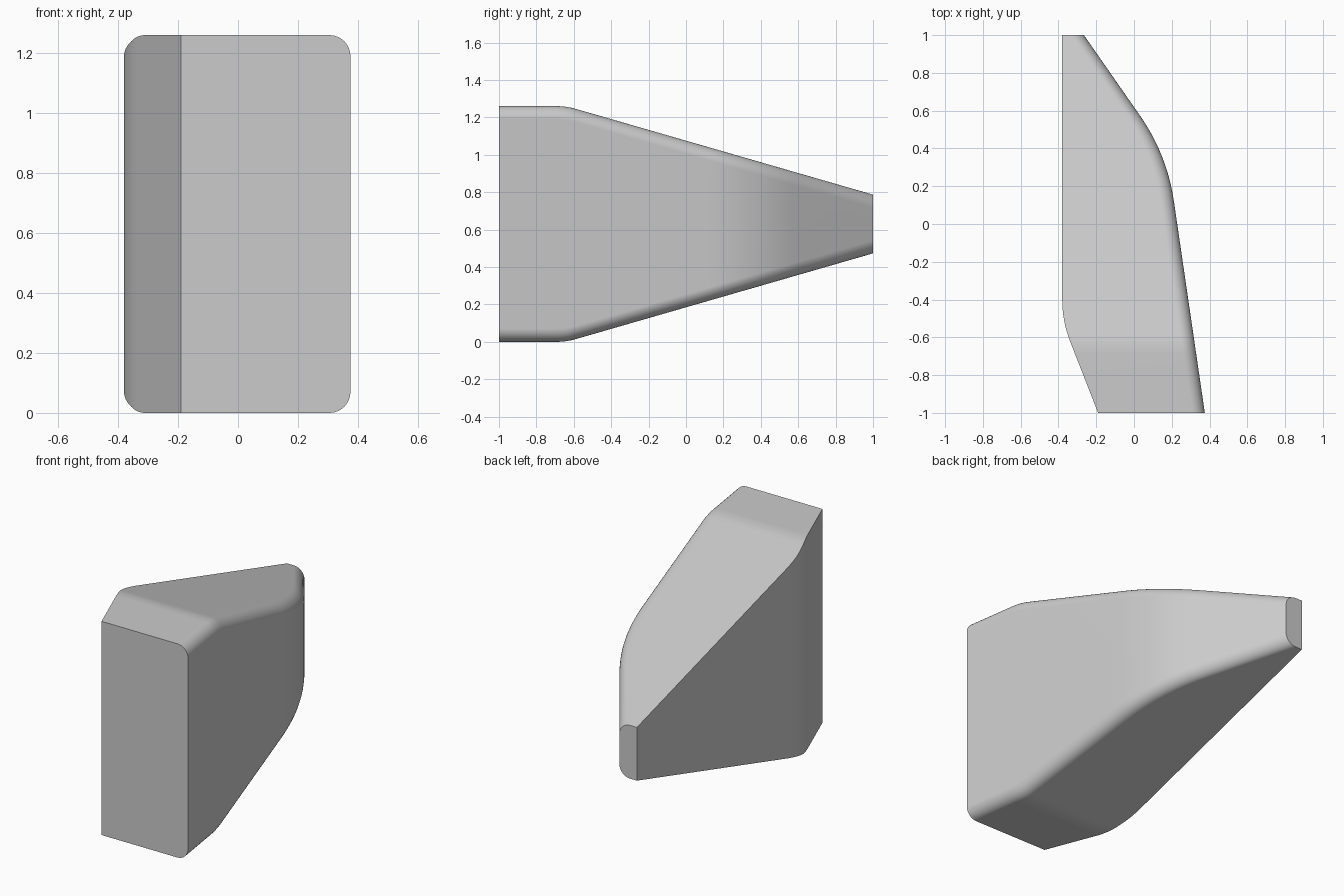
import bpy, bmesh, math
from mathutils import Vector

cube = bpy.data.objects.get("Cube")
if cube:
    bpy.data.objects.remove(cube, do_unlink=True)

MID_Z = 0.63      # height of the symmetry plane
RADIUS = 0.07     # rounding of the outer edges
ARC = 8           # segments per rounding


def bent_profile(start, corner, end, reach, steps):
    """Two straight runs joined by a soft bend; points are (y, value)."""
    start, corner, end = Vector(start), Vector(corner), Vector(end)
    a = corner + (start - corner).normalized() * reach
    b = corner + (end - corner).normalized() * reach
    points = [start]
    for i in range(steps + 1):
        t = i / steps
        points.append(a * (1 - t) ** 2 + corner * 2 * t * (1 - t) + b * t * t)
    return points + [end]


def value_at(profile, y):
    for a, b in zip(profile, profile[1:]):
        if y <= b.x + 1e-6:
            return a.y + (b.y - a.y) * (y - a.x) / (b.x - a.x)
    return profile[-1].y


# Plan outline of both sides, and the half height of the side taper
inner = bent_profile((-1, -0.19), (-0.515, -0.38), (1, -0.38), 0.115, 8)
outer = bent_profile((-1, 0.375), (0.368, 0.175), (1, -0.265), 0.25, 12)
height = bent_profile((-1, 0.63), (-0.64, 0.63), (1, 0.157), 0.05, 4)
stations = sorted({round(p.x, 4) for p in inner + outer + height})

# Skin the cross-sections from front to back
bm = bmesh.new()
rings = []
for y in stations:
    left, right, half = (value_at(p, y) for p in (inner, outer, height))
    section = [(left, half)]
    for i in range(ARC + 1):
        angle = math.pi / 2 * (1 - i / ARC)
        section.append((right - RADIUS + RADIUS * math.cos(angle),
                        half - RADIUS + RADIUS * math.sin(angle)))
    section += [(x, -z) for x, z in reversed(section)]
    rings.append([bm.verts.new((x, y, MID_Z + z)) for x, z in section])

for a, b in zip(rings, rings[1:]):
    for i in range(len(a)):
        j = (i + 1) % len(a)
        bm.faces.new((a[i], a[j], b[j], b[i]))
bm.faces.new(rings[0])
bm.faces.new(rings[-1])
bmesh.ops.recalc_face_normals(bm, faces=bm.faces)

mesh = bpy.data.meshes.new("tapered_block")
bm.to_mesh(mesh)
bm.free()
block = bpy.data.objects.new("tapered_block", mesh)
bpy.context.collection.objects.link(block)

# Single light grey colour
grey = bpy.data.materials.new("light_grey")
grey.use_nodes = True
colour = (0.6, 0.6, 0.6, 1)
grey.diffuse_color = colour
grey.node_tree.nodes["Principled BSDF"].inputs["Base Color"].default_value = colour
mesh.materials.append(grey)

# Smooth bends, crisp end and inner edges
bpy.ops.object.select_all(action='DESELECT')
block.select_set(True)
bpy.context.view_layer.objects.active = block
bpy.ops.object.shade_smooth_by_angle(angle=math.radians(35))
weighted = block.modifiers.new("flat_faces", 'WEIGHTED_NORMAL')
weighted.keep_sharp = True
